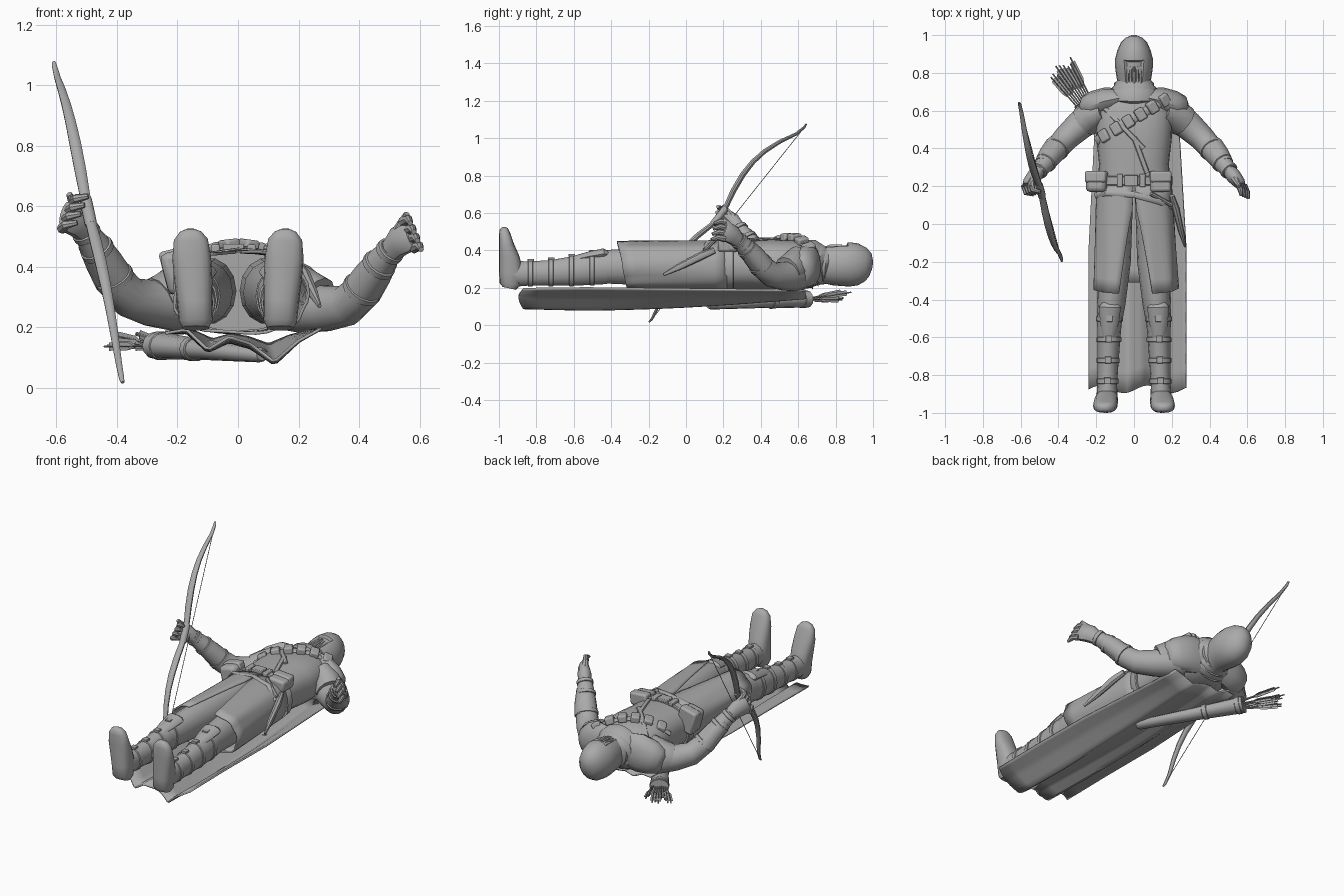
import bpy, bmesh, math, random
from mathutils import Vector, Matrix

if "Cube" in bpy.data.objects:
    bpy.data.objects.remove(bpy.data.objects["Cube"])

random.seed(4)
X, Y, Z = Vector((1, 0, 0)), Vector((0, 1, 0)), Vector((0, 0, 1))
grey = bpy.data.materials.new("plain grey")
grey.diffuse_color = (0.4, 0.4, 0.4, 1)
grey.use_nodes = True
grey.node_tree.nodes["Principled BSDF"].inputs["Base Color"].default_value = grey.diffuse_color


def finish(name, bm):
    bmesh.ops.recalc_face_normals(bm, faces=bm.faces[:])
    me = bpy.data.meshes.new(name)
    bm.to_mesh(me)
    bm.free()
    me.materials.append(grey)
    ob = bpy.data.objects.new(name, me)
    bpy.context.collection.objects.link(ob)
    return ob


def loft(name, rows, closed=True, thick=0):
    """Skin over rows of points; closed rows are capped, open ones can be thickened."""
    bm = bmesh.new()
    vs = [[bm.verts.new(p) for p in r] for r in rows]
    n = len(rows[0])
    for r0, r1 in zip(vs, vs[1:]):
        for i in range(n if closed else n - 1):
            j = (i + 1) % n
            bm.faces.new((r0[i], r0[j], r1[j], r1[i]))
    if closed:
        bm.faces.new(vs[0])
        bm.faces.new(vs[-1])
    ob = finish(name, bm)
    if thick:
        m = ob.modifiers.new("thickness", "SOLIDIFY")
        m.thickness, m.offset = thick, 0
    return ob


def sgnpow(v, p):
    return math.copysign(abs(v) ** p, v)


def tube(name, pts, n=14, up=Z, p=1.0):
    """Tube through (x, y, z, half width, half depth)."""
    c = [Vector(q[:3]) for q in pts]
    rows = []
    for i, q in enumerate(pts):
        t = (c[min(i + 1, len(c) - 1)] - c[max(i - 1, 0)]).normalized()
        s = t.cross(up).normalized()
        v = s.cross(t)
        ang = [2 * math.pi * k / n for k in range(n)]
        rows.append([c[i] + s * q[3] * sgnpow(math.cos(a), p) + v * q[4] * sgnpow(math.sin(a), p)
                     for a in ang])
    return loft(name, rows)


def band(name, a, b, r, n=14, up=Z, d=None):
    """Raised strap around a limb from a to b."""
    d = d or r
    a, b = Vector(a), Vector(b)
    return tube(name, [(*a.lerp(b, f), r * k, d * k) for f, k in
                       ((0, .93), (.1, 1), (.9, 1), (1, .93))], n, up)


def box(name, loc, size, rz=0, ry=0):
    bm = bmesh.new()
    bmesh.ops.create_cube(bm, size=1)
    m = Matrix.Translation(loc) @ Matrix.Rotation(ry, 4, "Y") @ Matrix.Rotation(rz, 4, "Z")
    bmesh.ops.transform(bm, matrix=m @ Matrix.Diagonal((*size, 1)), verts=bm.verts)
    ob = finish(name, bm)
    b = ob.modifiers.new("soft edges", "BEVEL")
    b.width, b.segments = min(size) * .2, 2
    return ob


def interp(tab, x):
    for (x0, z0), (x1, z1) in zip(tab, tab[1:]):
        if x <= x1:
            return z0 + (z1 - z0) * (x - x0) / (x1 - x0)
    return tab[-1][1]


# Torso and collar
tube("torso", [(0, .73, .32, .08, .09), (0, .67, .315, .17, .115), (0, .58, .32, .205, .135),
               (0, .45, .32, .2, .138), (0, .32, .32, .185, .132), (0, .18, .318, .195, .13)],
     24, p=.82)
for i, (y, r) in enumerate([(.675, .145), (.705, .125), (.735, .105)]):
    tube("scarf_fold", [(0, y - .025, .32, r * .85, r * .8), (0, y - .01, .322, r, r * .95),
                        (0, y + .01, .324, r, r * .92), (0, y + .025, .32, r * .85, r * .8)], 18)

# Hood with a sunk face opening
hood = tube("hood", [(0, .7, .315, .088, .1), (0, .74, .32, .086, .1), (0, .78, .323, .093, .11),
                     (0, .83, .325, .1, .116), (0, .875, .325, .1, .118), (0, .92, .325, .088, .112),
                     (0, .96, .324, .07, .09), (0, .985, .322, .046, .064),
                     (0, .998, .32, .014, .02)], 20)
bm = bmesh.new()
bm.from_mesh(hood.data)
front = [f for f in bm.faces if f.normal.z > .75 and .74 < f.calc_center_median().y < .875]
bmesh.ops.inset_region(bm, faces=front, thickness=.01, depth=0)
bmesh.ops.inset_region(bm, faces=front, thickness=.008, depth=-.016)
bm.to_mesh(hood.data)
bm.free()
for x in (-.036, -.018, 0, .018, .036):
    tube("mask_strip", [(x, .725, .405, .009, .008), (x, .77, .422 - abs(x) * .4, .009, .01),
                        (x * .9, .835, .422 - abs(x) * .4, .007, .01)], 6)

# Coat skirt, split down the front
rows = []
for k in range(9):
    t = k / 8
    h = max(.01, .3 * (t - .2) / .8)
    row = []
    for i in range(41):
        a = h + (2 * math.pi - 2 * h) * i / 40
        w = 1 + .025 * t * math.sin(9 * a)
        row.append((.008 * t + (.195 + .025 * t) * w * sgnpow(math.sin(a), .75),
                    .22 - (.56 + .03 * math.cos(a)) * t,
                    .315 + .133 * w * sgnpow(math.cos(a), .75)))
    rows.append(row)
loft("coat_skirt", rows, False, .01)

# Legs and boots
shaft = [(.125, -.43, .308, .068, .09), (.128, -.47, .305, .068, .09), (.132, -.58, .292, .062, .082),
         (.137, -.72, .28, .056, .07), (.141, -.84, .276, .052, .066), (.144, -.93, .275, .056, .072)]
for s in (-1, 1):
    tube("trouser_leg", [(s * .095, .15, .32, .09, .11), (s * .105, -.2, .315, .088, .105),
                         (s * .12, -.42, .312, .075, .092), (s * .13, -.55, .3, .06, .08)])
    tube("boot_shaft", [(s * q[0], *q[1:]) for q in shaft])
    for y in (-.5, -.61, -.72, -.83):
        x, z, r, d = (interp([(-q[1], q[k]) for q in shaft], -y) for k in (0, 2, 3, 4))
        band("boot_strap", (s * x, y + .012, z), (s * x, y - .016, z), r + .005, d=d + .005)
        box("boot_buckle", (s * x, y, z + d + .005), (.035, .035, .014))
    tube("knee_pad", [(s * .125, -.4, .375, .03, .012), (s * .127, -.44, .382, .058, .03),
                      (s * .13, -.52, .368, .05, .026), (s * .134, -.64, .342, .026, .018)], 10)
    tube("foot", [(s * .14, -.945, .197, .044, .036), (s * .14, -.94, .22, .055, .057),
                  (s * .143, -.935, .29, .059, .065), (s * .148, -.945, .36, .063, .055),
                  (s * .153, -.96, .43, .064, .04), (s * .156, -.97, .49, .056, .03),
                  (s * .157, -.974, .515, .036, .022), (s * .157, -.975, .525, .012, .009)],
         16, Y, .8)

# Arms, bracers and hands; one arm is raised a little higher
for s in (-1, 1):
    lift = .065 if s < 0 else 0
    path = [(.16, .61, .28, .09), (.22, .575, .265, .086), (.29, .52, .262, .077),
            (.36, .455, .272, .068), (.4, .41, .31, .064), (.44, .36, .37, .058),
            (.48, .31, .425, .048), (.51, .275, .46, .04)]
    arm = [(s * x, y, z + lift * i / 7, r, r) for i, (x, y, z, r) in enumerate(path)]
    tube("arm", arm)
    c = [Vector(q[:3]) for q in arm]
    for i, f, r in ((4, .1, .067), (5, .5, .057), (6, .5, .048)):
        a = c[i].lerp(c[i + 1], f)
        band("bracer_strap", a, a + (c[i + 1] - c[i]).normalized() * .024, r)
    tube("bracer_plate", [(*(c[4] + Vector((s * .02, .01, 0))), .05, .056),
                          (*(c[5] + Vector((s * .012, .008, 0))), .052, .056),
                          (*(c[6] + Vector((s * .008, .006, 0))), .042, .046)], 10)
    tube("shoulder_mantle", [(s * .06, .67, .325, .05, .11), (s * .14, .655, .32, .07, .12),
                             (s * .21, .63, .3, .075, .105), (s * .26, .62, .285, .06, .08),
                             (s * .28, .62, .28, .03, .045)], 12)
    tube("mantle_flap", [(s * .15, .6, .33, .06, .1), (s * .22, .575, .3, .09, .094),
                         (s * .265, .54, .28, .084, .088)], 12)
    # Palm, fingers and thumb
    w = c[-1]
    tube("palm", [(*(w - Vector((s * .01, -.012, .015))), .036, .038),
                  (*(w + Vector((s * .02, -.025, .022))), .04, .052),
                  (*(w + Vector((s * .05, -.06, .04))), .032, .055),
                  (*(w + Vector((s * .062, -.075, .048))), .02, .046)], 10)
    for k in range(4):
        b = w + Vector((s * (.035 + .012 * k), -.055 - .005 * k, .088 - .029 * k))
        if s > 0:
            tips = [b + Vector((.018, -.036, .008)), b + Vector((.024, -.07, -.004))]
        else:
            tips = [b + Vector((.01, -.04, .012)), b + Vector((.05, -.05, .02))]
        tube("finger", [(*b, .018, .018), (*tips[0], .015, .015), (*tips[1], .009, .009)], 8)
    th = w + Vector((s * .01, -.02, .035))
    tube("thumb", [(*th, .024, .024), (*(th + Vector((s * .022, -.03, .045))), .018, .018),
                   (*(th + Vector((s * .038, -.055, .08))), .01, .01)], 8)

# Belts, pouches and sheath
tube("waist_belt", [(0, .205, .32, .2, .139), (0, .21, .32, .204, .144),
                    (0, .25, .32, .204, .144), (0, .255, .32, .199, .139)], 24, p=.82)
for i, x in enumerate((-.19, .14)):
    box("belt_pouch", (x, .225, (.385, .43)[i]), (.11, .11, (.14, .07)[i]), 0, (-.25, .08)[i])
    box("pouch_flap", (x, .25, (.39, .438)[i]), (.115, .06, (.145, .072)[i]), 0, (-.25, .08)[i])
for x in (-.075, .045):
    box("belt_loop", (x, .23, .46), (.03, .07, .025))
box("buckle", (-.015, .23, .465), (.07, .06, .02))
tube("hip_belt", [(-.205, .15, .36, .016, .006), (-.15, .165, .435, .016, .006),
                  (0, .155, .457, .016, .006), (.13, .12, .447, .016, .006),
                  (.2, .09, .38, .016, .006)], 8)
tube("knife_sheath", [(.2, .15, .4, .014, .018), (.222, .08, .37, .02, .022),
                      (.25, -.04, .31, .016, .018), (.27, -.12, .27, .006, .008)], 8)
tube("knife_handle", [(.09, .16, .463, .012, .01), (.2, .1, .4, .012, .012)], 8)

# Chest bandolier with pouches, and the hanging strap
def chest(x):
    return .462 - 2.2 * x * x


def strap(name, ends, r):
    (x0, y0), (x1, y1) = ends
    tube(name, [(x0 + (x1 - x0) * k / 8, y0 + (y1 - y0) * k / 8,
                 chest(x0 + (x1 - x0) * k / 8), r, .008) for k in range(9)], 8)


strap("bandolier", ((-.2, .44), (.2, .68)), .024)
strap("cross_strap", ((-.17, .63), (.05, .4)), .014)
strap("lower_strap", ((.0, .46), (.07, .27)), .014)
for k in range(6):
    x = -.155 + .063 * k
    box("ammo_pouch", (x, .44 + (x + .2) * .6, chest(x) + .008), (.052, .066, .045),
        .54, math.atan(4 * x))

# Cape with deep folds, sagging a little halfway
hem = [(-.24, .18), (-.17, .192), (-.1, .125), (-.03, .168), (.04, .145), (.12, .085),
       (.2, .155), (.275, .195)]
rows = []
for k in range(15):
    t = k / 14
    row = []
    for i in range(36):
        f = i / 35
        x = -.24 + .515 * f
        sag = .022 * math.sin(math.pi * t) * math.sin(math.pi * f)
        z = .168 - .018 * t - sag + (interp(hem, x) - .15) * (.4 + .6 * min(1, t * 1.3))
        y = .64 - 1.515 * t + .02 * t * math.sin(13 * f)
        row.append((x * (.84 + .16 * min(1, t * 2)), y, z))
    rows.append(row)
loft("cape", rows, False, .01)

# Quiver and arrows
q0, q1 = Vector((.08, .12, .108)), Vector((-.27, .65, .14))
ax = (q1 - q0).normalized()
side = ax.cross(Z).normalized()
tube("quiver", [(*q0, .022, .018), (*(q0 + ax * .015), .034, .025),
                (*q0.lerp(q1, .5), .042, .033), (*q1, .056, .046)], 12)
for f in (.62, .93):
    a = q0.lerp(q1, f)
    band("quiver_band", a, a + ax * .03, .038 + .02 * f, d=.029 + .02 * f)
for k in range(9):
    o = side * (k - 4) * .01
    top = q1 + ax * random.uniform(.19, .24) + o * 1.8 + Z * random.uniform(-.02, .035)
    b = q1 + o - ax * .03
    tube("arrow_shaft", [(*b, .004, .004), (*top, .004, .004)], 6)
    for w, d in ((.014, .0015), (.0015, .014)):
        tube("fletching", [(*b.lerp(top, .4), w * .3, d * .3), (*b.lerp(top, .52), w, d),
                           (*b.lerp(top, .9), w, d)], 4)

# Recurve bow and string
mid, u, nrm = Vector((-.495, .225, .545)), Vector((-.115, .425, .535)), Vector((0, -.783, .622))
half = [(0, .06, .017), (.1, .065, .018), (.22, .085, .02), (.37, .1, .02), (.5, .1, .018),
        (.62, .086, .016), (.75, .055, .014), (.88, .012, .011), (.96, 0, .009), (.99, .003, .006)]
limb = [(-s, h, r) for s, h, r in half[:0:-1]] + half
tube("bow", [(*(mid + u * s + nrm * h), r * .75, r) for s, h, r in limb], 10, X)
tube("bow_string", [(*(mid - u * .97), .002, .002), (*(mid + u * .97), .002, .002)], 5, X)
g = mid + nrm * .06
band("bow_grip", g - u * .08, g + u * .08, .019, 10, X, .021)

# Smooth shading with crisp edges
bpy.ops.object.select_all(action="SELECT")
bpy.context.view_layer.objects.active = hood
bpy.ops.object.shade_smooth_by_angle(angle=math.radians(40))
